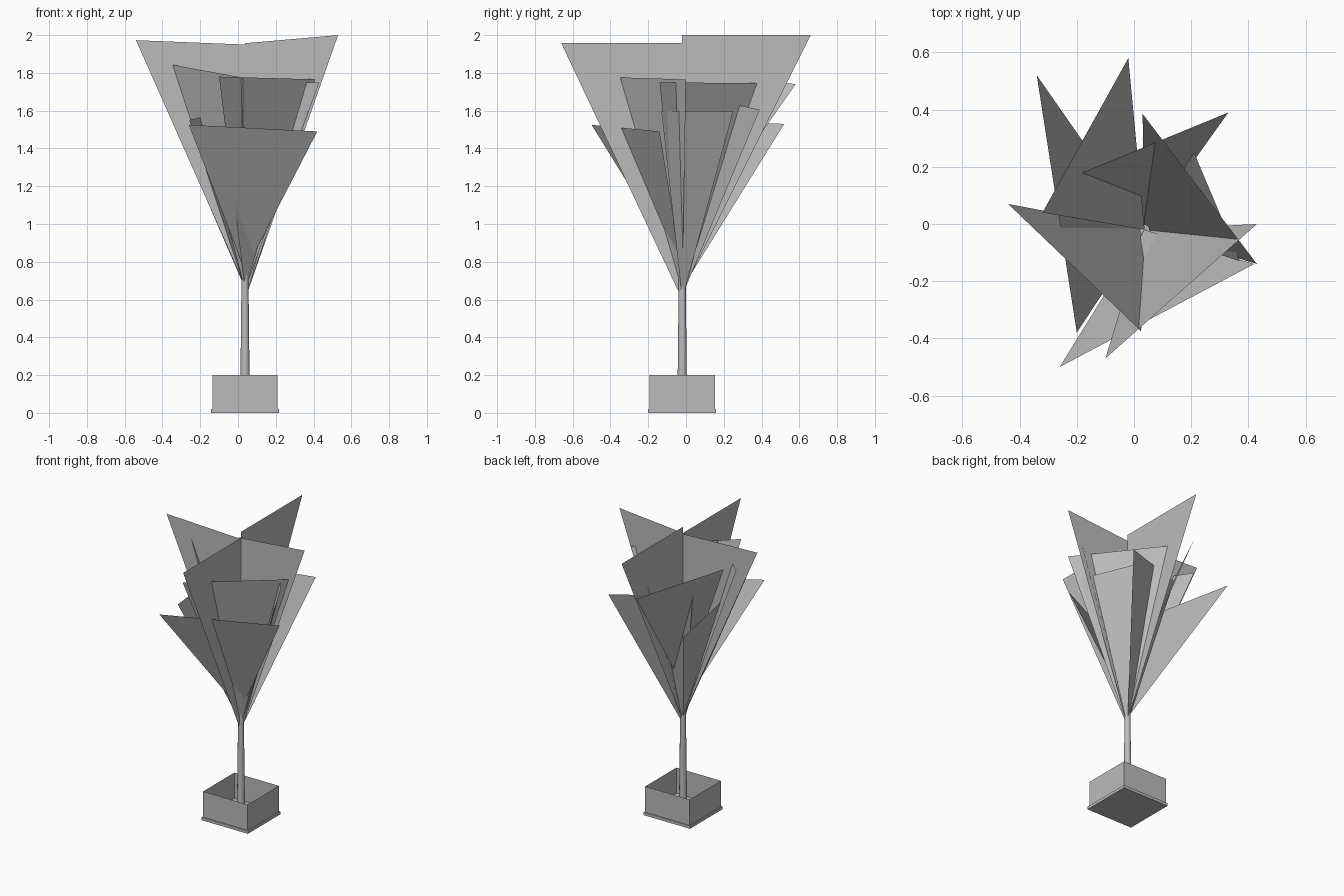
import bpy
import bmesh
from mathutils import Matrix, Vector

cube = bpy.data.objects.get("Cube")
if cube:
    bpy.data.objects.remove(cube, do_unlink=True)

AX, AY = 0.037, -0.02  # plant axis

grey = bpy.data.materials.new("plain_grey")
grey.use_nodes = True
colour = (0.5, 0.5, 0.5, 1)
grey.diffuse_color = colour
grey.node_tree.nodes["Principled BSDF"].inputs["Base Color"].default_value = colour


def add_object(name, bm):
    mesh = bpy.data.meshes.new(name)
    bm.to_mesh(mesh)
    bm.free()
    mesh.materials.append(grey)
    obj = bpy.data.objects.new(name, mesh)
    bpy.context.collection.objects.link(obj)
    return obj


def box(name, width, z0, z1, open_top=False):
    bm = bmesh.new()
    place = Matrix.Translation((AX, AY, (z0 + z1) / 2)) @ Matrix.Diagonal((width, width, z1 - z0, 1))
    bmesh.ops.create_cube(bm, size=1, matrix=place)
    if open_top:
        top = [f for f in bm.faces if f.normal.z > 0.9]
        bmesh.ops.delete(bm, geom=top, context="FACES_ONLY")
    return add_object(name, bm)


def leaf(name, apex_z, *tips):
    """One flat triangle rising from the axis."""
    bm = bmesh.new()
    points = [(AX, AY, apex_z), *tips]
    bm.faces.new([bm.verts.new(Vector(p)) for p in points])
    return add_object(name, bm)


# Planter: open box on a thin plinth
box("planter_plinth", 0.36, 0.0, 0.02)
box("planter_box", 0.345, 0.02, 0.2, open_top=True)

# Stem
bm = bmesh.new()
bmesh.ops.create_cone(bm, cap_ends=True, segments=12, radius1=0.026, radius2=0.018, depth=0.73,
                      matrix=Matrix.Translation((AX, AY, 0.385)))
stem = add_object("stem", bm)
bpy.ops.object.select_all(action="DESELECT")
stem.select_set(True)
bpy.context.view_layer.objects.active = stem
bpy.ops.object.shade_smooth_by_angle()

# Upright leaves crossing on the axis: apex height, inner top height, outer tip
upright = {
    "back": (0.64, 2.0, (AX, 0.66, 2.0)),
    "front": (0.6, 1.957, (AX, -0.66, 1.957)),
    "right": (0.67, 1.95, (-0.54, AY, 1.973)),
    "left": (0.6, 1.957, (0.53, AY, 2.0)),
}
for side, (apex, inner, tip) in upright.items():
    leaf("upright_leaf_" + side, apex, (AX, AY, inner), tip)

# Spreading leaves: apex height and two outer tips
spreading = {
    "front_low": (0.75, (-0.26, -0.5, 1.525), (0.42, -0.14, 1.49)),
    "front_high": (0.65, (-0.1, -0.47, 1.78), (0.43, 0.0, 1.765)),
    "right_high": (0.67, (-0.44, 0.07, 1.86), (0.025, -0.375, 1.775)),
    "right_low": (0.66, (-0.34, 0.52, 1.53), (-0.2, -0.38, 1.565)),
    "back_high": (0.88, (-0.02, 0.58, 1.74), (-0.32, 0.04, 1.82)),
    "back_low": (0.62, (0.33, 0.39, 1.605), (-0.18, 0.18, 1.65)),
    "left_high": (0.65, (0.03, 0.385, 1.745), (0.43, -0.14, 1.75)),
    "left_low": (0.6, (0.21, 0.25, 1.597), (0.37, -0.13, 1.597)),
}
for side, (apex, tip_a, tip_b) in spreading.items():
    leaf("spreading_leaf_" + side, apex, tip_a, tip_b)
